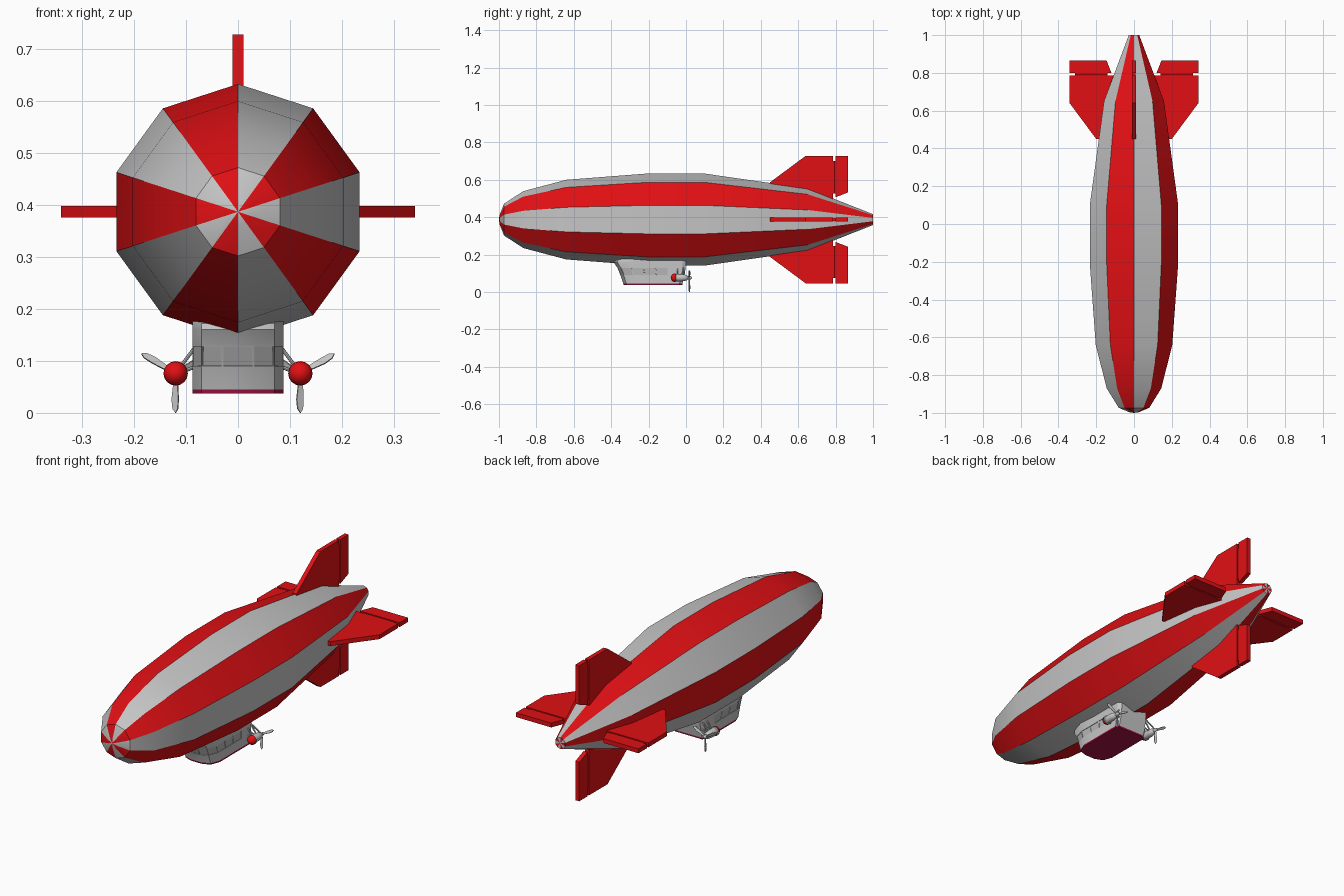
import bpy, bmesh, math
from mathutils import Vector, Matrix

if "Cube" in bpy.data.objects:
    bpy.data.objects.remove(bpy.data.objects["Cube"])


def material(name, rgb):
    m = bpy.data.materials.new(name)
    m.diffuse_color = (*rgb, 1)
    m.use_nodes = True
    m.node_tree.nodes["Principled BSDF"].inputs["Base Color"].default_value = m.diffuse_color
    return m


RED = material("red", (0.75, 0.005, 0.007))
GREY = material("light grey", (0.56, 0.56, 0.56))
GLASS = material("window grey", (0.46, 0.46, 0.46))
MAROON = material("maroon", (0.38, 0.008, 0.06))
AXIS = 0.387  # height of the hull axis


def finish(bm, name, mats, angle=30):
    bmesh.ops.recalc_face_normals(bm, faces=bm.faces)
    me = bpy.data.meshes.new(name)
    bm.to_mesh(me)
    bm.free()
    for m in mats:
        me.materials.append(m)
    ob = bpy.data.objects.new(name, me)
    bpy.context.collection.objects.link(ob)
    bpy.ops.object.select_all(action='DESELECT')
    ob.select_set(True)
    bpy.context.view_layer.objects.active = ob
    bpy.ops.object.shade_smooth_by_angle(angle=math.radians(angle))
    return ob


def lathe(profile, sides, centre, rule):
    """Revolve (y, r) points about the y axis; rule(segment, ring) gives the colour."""
    bm = bmesh.new()
    rings = []
    for y, r in profile:
        if r == 0:
            rings.append([bm.verts.new((centre[0], centre[1] + y, centre[2]))] * sides)
            continue
        rings.append([bm.verts.new((centre[0] + r * math.cos(a), centre[1] + y,
                                    centre[2] + r * math.sin(a)))
                      for a in (math.pi / 2 + math.tau * k / sides for k in range(sides))])
    for i in range(len(rings) - 1):
        for k in range(sides):
            j = (k + 1) % sides
            quad = [rings[i][k], rings[i][j], rings[i + 1][j], rings[i + 1][k]]
            bm.faces.new(list(dict.fromkeys(quad))).material_index = rule(k, i)
    return bm


def rod(bm, a, b, r, sides=8):
    a, b = Vector(a), Vector(b)
    rot = (b - a).to_track_quat('Z', 'Y').to_matrix().to_4x4()
    bmesh.ops.create_cone(bm, cap_ends=True, segments=sides, radius1=r, radius2=r,
                          depth=(b - a).length, matrix=Matrix.Translation((a + b) / 2) @ rot)


def plate(bm, outline, half):
    """Solid plate from (x, y) outline in the horizontal plane."""
    lo, hi = ([bm.verts.new((x, y, z)) for x, y in outline] for z in (-half, half))
    bm.faces.new(lo)
    bm.faces.new(hi)
    n = len(outline)
    for i in range(n):
        j = (i + 1) % n
        bm.faces.new((lo[i], lo[j], hi[j], hi[i]))


# ten-sided hull with alternating stripes
hull = [(-1, 0), (-0.997, 0.025), (-0.973, 0.085), (-0.87, 0.152), (-0.64, 0.213),
        (-0.21, 0.246), (0.1, 0.246), (0.65, 0.167), (1, 0.029), (1, 0)]
finish(lathe(hull, 10, (0, 0, AXIS), lambda k, i: k % 2), "hull", [RED, GREY])

# four tail fins, each with a hinged control surface
for k, side in enumerate(("right", "top", "left", "bottom")):
    turn = Matrix.Translation((0, 0, AXIS)) @ Matrix.Rotation(-k * math.pi / 2, 4, 'Y')
    bm = bmesh.new()
    plate(bm, [(0.14, 0.45), (0.2, 0.45), (0.341, 0.64), (0.341, 0.787), (0.08, 0.787)], 0.011)
    bm.transform(turn)
    finish(bm, side + "_fin", [RED])
    bm = bmesh.new()
    plate(bm, [(0.119, 0.799), (0.341, 0.799), (0.341, 0.865), (0.145, 0.865)], 0.011)
    rod(bm, (0.14, 0.793, 0), (0.312, 0.793, 0), 0.009)
    bm.transform(turn)
    finish(bm, side + "_control_surface", [RED])

# gondola lofted from mirrored plan outlines: (half width, fraction of length)
half = [(0.03, 0), (0.07, 0.05), (0.088, 0.2), (0.088, 0.38), (0.088, 0.56),
        (0.088, 0.74), (0.088, 0.95), (0.076, 1)]
plan = half + [(-x, t) for x, t in reversed(half)]
levels = [(0.037, -0.333, -0.02), (0.045, -0.335, -0.019), (0.088, -0.35, -0.008),
          (0.13, -0.367, -0.002), (0.16, -0.387, 0), (0.172, -0.38, -0.005),
          (0.18, -0.36, -0.02)]
bm = bmesh.new()
rings = [[bm.verts.new((x, f + (b - f) * t, z)) for x, t in plan] for z, f, b in levels]
bm.faces.new(rings[0]).material_index = 1
bm.faces.new(rings[-1])
windows = []
n = len(plan)
for i in range(len(rings) - 1):
    for k in range(n):
        j = (k + 1) % n
        f = bm.faces.new((rings[i][k], rings[i][j], rings[i + 1][j], rings[i + 1][k]))
        f.material_index = 1 if i == 0 else 0
        if i == 2 and f.calc_center_median().y < -0.09:
            windows.append(f)
bmesh.ops.recalc_face_normals(bm, faces=bm.faces)
# window panes set into the window band
bmesh.ops.inset_individual(bm, faces=windows, thickness=0.003)
bmesh.ops.inset_individual(bm, faces=windows, thickness=0.0005, depth=-0.002)
for f in windows:
    f.material_index = 2
finish(bm, "gondola", [GREY, MAROON, GLASS], 25)

# engines with red noses, struts and three-bladed propellers
pod = [(-0.082, 0), (-0.08, 0.009), (-0.074, 0.017), (-0.066, 0.022), (-0.056, 0.0235),
       (-0.054, 0.019), (-0.02, 0.019), (0.004, 0.015), (0.01, 0.009), (0.026, 0.008),
       (0.032, 0.004), (0.033, 0)]
for s, side in ((1, "right"), (-1, "left")):
    hub = Vector((s * 0.12, 0, 0.076))
    finish(lathe(pod, 16, hub, lambda k, i: 0 if i < 4 else 1), side + "_engine", [RED, GREY], 40)
    bm = bmesh.new()
    for y in (-0.045, -0.015):
        rod(bm, (s * 0.08, y, 0.13), (s * 0.115, y, 0.083), 0.0035)
        rod(bm, (s * 0.08, y, 0.09), (s * 0.115, y, 0.076), 0.0035)
    finish(bm, side + "_engine_struts", [GREY])
    bm = bmesh.new()
    for a in (30, 150, 270):
        blade = bmesh.new()
        plate(blade, [(0.004, -0.003), (0.025, -0.005), (0.05, -0.008), (0.068, -0.006),
                      (0.076, 0), (0.068, 0.005), (0.05, 0.006), (0.025, 0.005),
                      (0.004, 0.003)], 0.002)
        # pitch the blade, stand it in the x-z plane, then turn it about the shaft
        blade.transform(Matrix.Translation(hub + Vector((0, 0.018, 0)))
                        @ Matrix.Rotation(-math.radians(a), 4, 'Y')
                        @ Matrix.Rotation(math.radians(90 - 25 * s), 4, 'X'))
        tmp = bpy.data.meshes.new("blade")
        blade.to_mesh(tmp)
        blade.free()
        bm.from_mesh(tmp)
        bpy.data.meshes.remove(tmp)
    finish(bm, side + "_propeller", [GREY])
